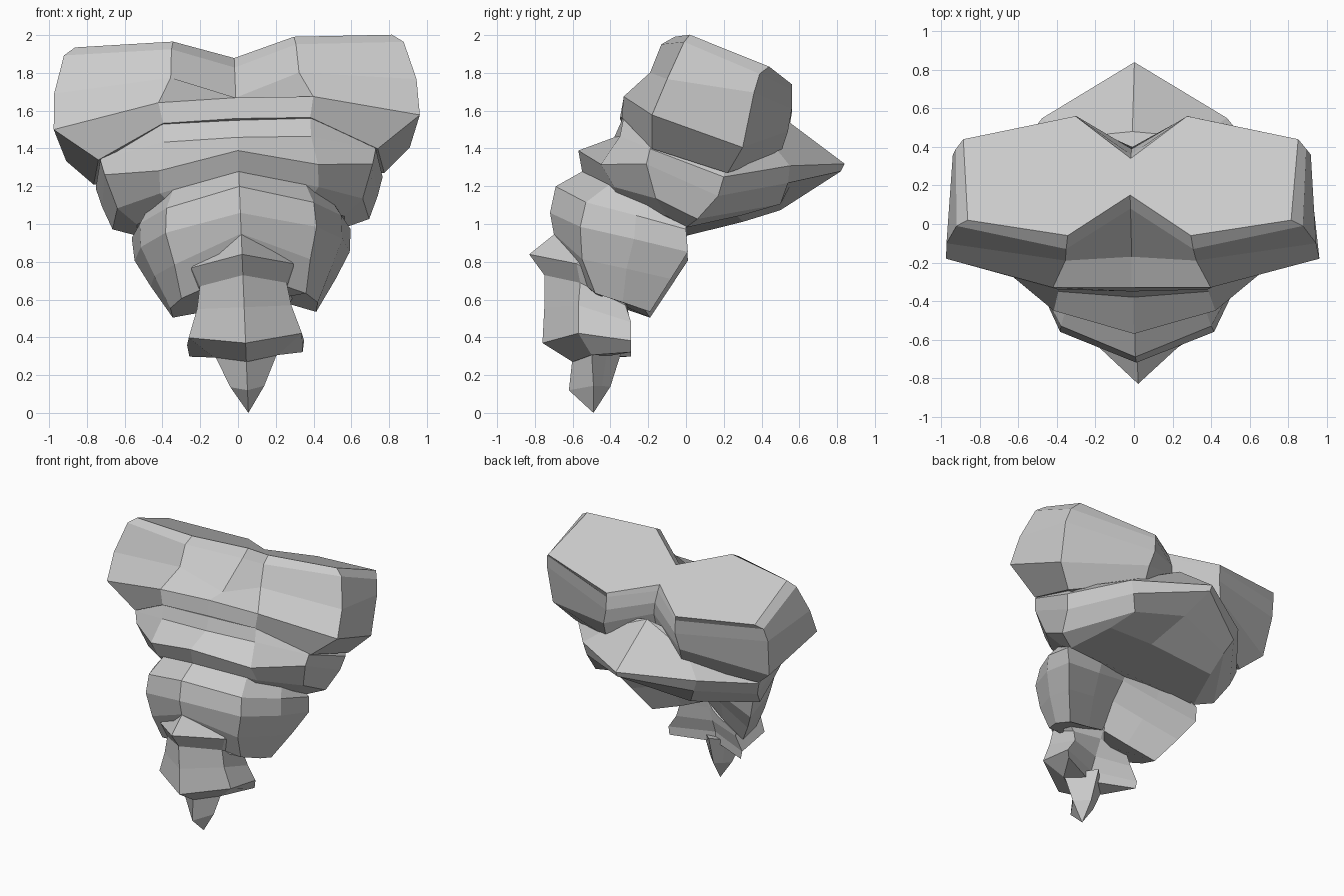
import bpy
import bmesh
from mathutils import Vector, Matrix

default_cube = bpy.data.objects.get("Cube")
if default_cube:
    bpy.data.objects.remove(default_cube, do_unlink=True)

# One plain stone colour
stone = bpy.data.materials.new("grey_stone")
stone.use_nodes = True
stone_colour = (.6, .6, .6, 1)
stone.diffuse_color = stone_colour
stone.node_tree.nodes["Principled BSDF"].inputs["Base Color"].default_value = stone_colour

# The whole stack leans slightly to one side
lean = Matrix.Translation((.055, 0, 0)) @ Matrix.Rotation(-.04, 4, "Y")


def centre_rail(points):
    """Turn (y, z) pairs into points on the middle plane."""
    return [Vector((0, y, z)) for y, z in points]


def side_rail(points):
    return [Vector(point) for point in points]


def blend_rail(first, second, factor, bulge):
    """Rail lying between two others, pushed sideways by a bulge factor."""
    rail = []
    for start, end in zip(first, second):
        point = start.lerp(end, factor)
        point.x *= bulge
        rail.append(point)
    return rail


def loft_rails(name, front, sides, back):
    """Mirror the side rails and skin everything into a closed faceted band."""
    mirrored = [[Vector((-p.x, p.y, p.z)) for p in rail] for rail in reversed(sides)]
    rails = [front] + sides + [back] + mirrored
    mesh = bmesh.new()
    grid = [[mesh.verts.new(point) for point in rail] for rail in rails]
    for index, rail in enumerate(grid):
        following = grid[(index + 1) % len(grid)]
        for low in range(len(rail) - 1):
            mesh.faces.new((rail[low], following[low], following[low + 1], rail[low + 1]))
    mesh.faces.new([rail[0] for rail in grid])
    mesh.faces.new([rail[-1] for rail in grid])
    bmesh.ops.remove_doubles(mesh, verts=mesh.verts, dist=.0005)
    bmesh.ops.recalc_face_normals(mesh, faces=mesh.faces)
    bmesh.ops.transform(mesh, matrix=lean, verts=mesh.verts)
    data = bpy.data.meshes.new(name)
    mesh.to_mesh(data)
    mesh.free()
    data.materials.append(stone)
    part = bpy.data.objects.new(name, data)
    bpy.context.collection.objects.link(part)
    return part


# Two-lobed top block with a notch at the front and back (rails run downwards)
loft_rails(
    "top_block",
    centre_rail([(.15, 1.88), (.08, 1.83), (-.17, 1.67), (-.33, 1.67), (-.35, 1.56)]),
    [
        side_rail([(.32, -.06, 1.98), (.33, -.13, 1.94), (.34, -.19, 1.79),
                   (.41, -.33, 1.66), (.39, -.34, 1.55)]),
        side_rail([(.84, .02, 1.97), (.9, -.01, 1.93), (.96, -.1, 1.73),
                   (.97, -.18, 1.54), (.74, -.18, 1.37)]),
        side_rail([(.87, .44, 1.8), (.91, .39, 1.76), (.93, .36, 1.66),
                   (.91, .3, 1.37), (.77, .22, 1.24)]),
        side_rail([(.29, .56, 1.73), (.29, .56, 1.7), (.29, .56, 1.6),
                   (.32, .54, 1.48), (.32, .5, 1.36)]),
    ],
    centre_rail([(.34, 1.8), (.36, 1.76), (.39, 1.68), (.4, 1.6), (.35, 1.45)]),
)

# Chest band that runs back into a pointed tail, hollow underneath
loft_rails(
    "chest_and_tail",
    centre_rail([(-.34, 1.55), (-.38, 1.46), (-.57, 1.39), (-.55, 1.28), (-.5, 1.2)]),
    [
        side_rail([(.39, -.33, 1.55), (.39, -.35, 1.45), (.42, -.45, 1.3),
                   (.42, -.38, 1.18), (.35, -.35, 1.1)]),
        side_rail([(.7, -.15, 1.4), (.73, -.19, 1.37), (.71, -.21, 1.29),
                   (.65, -.16, 1.11), (.55, -.1, 1.02)]),
        side_rail([(.7, .2, 1.3), (.76, .2, 1.22), (.73, .17, 1.12),
                   (.68, .06, 1), (.55, 0, .96)]),
        side_rail([(.32, .45, 1.42), (.48, .55, 1.29), (.45, .54, 1.2),
                   (.4, .5, 1.09), (.45, .3, 1.03)]),
    ],
    centre_rail([(.48, 1.59), (.84, 1.32), (.82, 1.28), (.55, 1.2), (.2, 1.13)]),
)

# Waist band, leaning forward as it narrows, with a hollow back
waist_corner = side_rail([(.35, -.4, 1.2), (.39, -.53, 1.1), (.4, -.56, .97),
                          (.36, -.55, .8), (.33, -.48, .62)])
waist_side = side_rail([(.55, 0, .98), (.58, 0, .95), (.57, .01, .83),
                        (.49, -.08, .69), (.38, -.19, .52)])
waist_back = centre_rail([(.12, 1.13), (0, 1.07), (-.1, .97), (-.2, .85), (-.3, .66)])
loft_rails(
    "waist",
    centre_rail([(-.53, 1.29), (-.69, 1.2), (-.72, 1.06), (-.7, .95), (-.62, .75)]),
    [
        waist_corner,
        blend_rail(waist_corner, waist_side, .5, 1.1),
        waist_side,
        blend_rail(waist_side, waist_back, .5, .9),
    ],
    waist_back,
)

# Neck with a pointed brow above and a flared lip below
loft_rails(
    "neck",
    centre_rail([(-.68, .96), (-.83, .84), (-.75, .73), (-.75, .56), (-.76, .37), (-.6, .27)]),
    [
        side_rail([(.2, -.5, .85), (.27, -.58, .78), (.23, -.56, .68),
                   (.25, -.57, .56), (.3, -.57, .41), (.17, -.5, .3)]),
        side_rail([(.2, -.3, .8), (.28, -.35, .65), (.24, -.32, .56),
                   (.25, -.29, .47), (.31, -.29, .37), (.3, -.29, .31)]),
    ],
    centre_rail([(-.28, .8), (-.28, .7), (-.32, .6), (-.37, .48), (-.41, .38), (-.42, .3)]),
)

# Faceted spike at the foot
spike_corner = side_rail([(.17, -.5, .32), (.09, -.49, .14), (0, -.49, 0)])
spike_back = centre_rail([(-.33, .36), (-.4, .14), (-.49, 0)])
loft_rails(
    "foot_spike",
    centre_rail([(-.6, .3), (-.62, .12), (-.49, 0)]),
    [spike_corner, blend_rail(spike_corner, spike_back, .5, 1)],
    spike_back,
)
